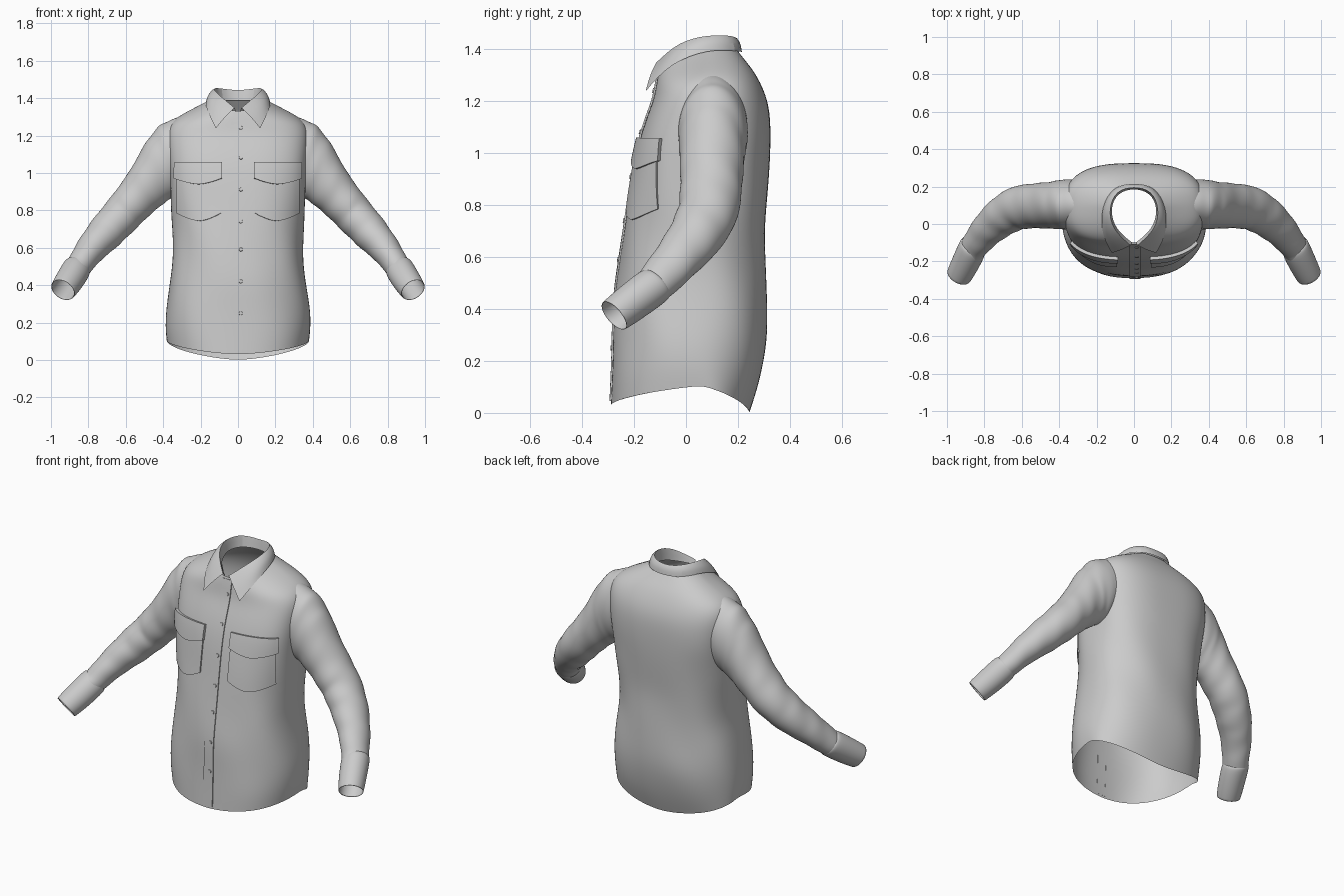
import bpy, bmesh, math
from mathutils import Vector, Matrix
from mathutils.bvhtree import BVHTree

cube = bpy.data.objects.get("Cube")
if cube:
    bpy.data.objects.remove(cube, do_unlink=True)

cloth = bpy.data.materials.new("light grey cloth")
cloth.use_nodes = True
cloth.diffuse_color = (0.6, 0.6, 0.6, 1)
cloth.node_tree.nodes["Principled BSDF"].inputs["Base Color"].default_value = (0.6, 0.6, 0.6, 1)


def finish(name, bm, subsurf=0, mirror=False, angle=50):
    bmesh.ops.recalc_face_normals(bm, faces=bm.faces[:])
    mesh = bpy.data.meshes.new(name)
    bm.to_mesh(mesh)
    bm.free()
    mesh.materials.append(cloth)
    ob = bpy.data.objects.new(name, mesh)
    bpy.context.collection.objects.link(ob)
    if mirror:
        ob.modifiers.new("mirror", 'MIRROR').use_clip = True
    if subsurf:
        mod = ob.modifiers.new("smooth", 'SUBSURF')
        mod.levels = mod.render_levels = subsurf
        mod.boundary_smooth = 'PRESERVE_CORNERS'
    bpy.ops.object.select_all(action='DESELECT')
    ob.select_set(True)
    bpy.context.view_layer.objects.active = ob
    bpy.ops.object.shade_smooth_by_angle(angle=math.radians(angle))
    return ob


def loft(rows, closed, crease_row=None):
    """Quad sheet through rows of points; closed joins each row into a ring."""
    bm = bmesh.new()
    grid = [[bm.verts.new(p) for p in row] for row in rows]
    n = len(rows[0])
    for a, b in zip(grid, grid[1:]):
        for i in range(n if closed else n - 1):
            j = (i + 1) % n
            bm.faces.new((a[i], a[j], b[j], b[i]))
    if crease_row is not None:
        layer = bm.edges.layers.float.new("crease_edge")
        row = set(grid[crease_row])
        for e in bm.edges:
            if e.verts[0] in row and e.verts[1] in row:
                e[layer] = 0.7
    return bm


# Shirt body: z at front, side, back; half width; y at front, side, back
BODY = [
    (.03, .105, .0, .380, -.29, .06, .245),
    (.14, .18, .12, .388, -.287, .04, .285),
    (.28, .28, .28, .385, -.280, .03, .315),
    (.42, .42, .42, .365, -.277, .03, .312),
    (.56, .56, .56, .345, -.262, .03, .305),
    (.70, .70, .70, .350, -.240, .03, .305),
    (.82, .82, .82, .358, -.222, .04, .313),
    (.93, .93, .93, .362, -.205, .05, .320),
    (1.04, 1.04, 1.04, .370, -.183, .06, .326),
    (1.13, 1.14, 1.14, .378, -.155, .08, .325),
    (1.20, 1.22, 1.21, .380, -.127, .09, .312),
    (1.25, 1.28, 1.27, .355, -.117, .10, .287),
    (1.28, 1.325, 1.32, .28, -.112, .10, .258),
    (1.305, 1.365, 1.36, .20, -.107, .10, .225),
    (1.33, 1.40, 1.395, .135, -.100, .09, .198),
]


def body_ring(zf, zs, zb, hw, yf, ys, yb, n=48):
    pts = []
    power = .83 - .15 * max(0, 1 - abs(zs - 1.05) / .4)  # squarer at the chest
    for i in range(n):
        t = 2 * math.pi * i / n
        c, s = math.cos(t), math.sin(t)
        px = math.copysign(abs(c) ** power, c)
        py = math.copysign(abs(s) ** power, s)
        end_y, end_z = (yf, zf) if s < 0 else (yb, zb)
        z = zs + (end_z - zs) * (.5 * abs(py) + .5 * (1 - abs(px) ** 1.4))
        # soft folds, strongest around the waist
        amp = .012 * max(0, 1 - abs(zs - .55) / .6)
        fold = 1 + amp * (math.sin(6 * t + 11 * z) + .6 * math.sin(3 * t - 17 * z))
        pts.append((hw * px * fold, ys + abs(end_y - ys) * py * fold, z))
    return pts


body = finish("shirt_body", loft([body_ring(*r) for r in BODY], True), subsurf=2)
bpy.context.view_layer.update()
tree = BVHTree.FromObject(body, bpy.context.evaluated_depsgraph_get())


def on_front(x, z, lift):
    """Point lifted off the front of the shirt body, and its normal."""
    hit, normal, _, _ = tree.ray_cast(Vector((x, -2, z)), Vector((0, 1, 0)))
    if hit is None:
        hit, normal = Vector((x, -.11, z)), Vector((0, -1, 0))
    if normal.y > 0:
        normal = -normal
    return hit + normal * lift, normal


def plate(name, x0, x1, bottom, top, point, lift, nu=12, nv=12):
    """Raised cloth patch following the body, with a pointed lower edge."""
    us = [0] + [i / nu for i in range(nu + 1)] + [1]
    vs = [0] + [i / nv for i in range(nv + 1)] + [1]
    rows = []
    for j, v in enumerate(vs):
        row = []
        for i, u in enumerate(us):
            rim = i in (0, len(us) - 1) or j in (0, len(vs) - 1)
            low = bottom - point * (1 - abs(2 * u - 1) ** 1.6)
            row.append(on_front(x0 + (x1 - x0) * u, low + (top - low) * v,
                                -.001 if rim else lift)[0])
        rows.append(row)
    return finish(name, loft(rows, False))


# Button placket and chest pockets
plate("placket", -.025, .035, .045, 1.32, 0, .006, nu=4, nv=48)
for side, s in (("left", 1), ("right", -1)):
    plate(side + "_pocket", s * .09, s * .322, .785, 1.03, .042, .008)
    plate(side + "_pocket_flap", s * .085, s * .33, .97, 1.055, .032, .017, nu=16, nv=6)

# Buttons
bm = bmesh.new()
for z in (1.24, 1.08, .91, .74, .59, .42, .25):
    p, nrm = on_front(.015, z, .007)
    bmesh.ops.create_cone(bm, cap_ends=True, segments=16, radius1=.011, radius2=.009, depth=.006,
                          matrix=Matrix.Translation(p) @ nrm.to_track_quat('Z', 'Y').to_matrix().to_4x4())
finish("buttons", bm, angle=30)

# Sleeves: x, z on the outer edge; x, z on the under edge; centre y; half depth
SLEEVE = [
    (.25, 1.322, .24, .95, .105, .115), (.33, 1.298, .29, .91, .105, .134),
    (.42, 1.260, .335, .875, .104, .136), (.495, 1.165, .39, .84, .10, .127),
    (.59, .995, .47, .775, .098, .121), (.69, .860, .555, .69, .088, .118),
    (.775, .755, .645, .605, .038, .108), (.85, .645, .735, .53, -.037, .092),
    (.91, .535, .805, .45, -.122, .078), (.945, .481, .835, .409, -.18, .068),
]
CUFF = [
    (.916, .534, .80, .456, -.113, .070), (.926, .535, .795, .447, -.122, .078),
    (.960, .477, .83, .391, -.197, .076), (.997, .410, .880, .330, -.282, .069),
    (.992, .408, .885, .336, -.280, .064), (.945, .481, .835, .409, -.18, .066),
]


def refine(rings, steps):
    out = []
    for a, b in zip(rings, rings[1:]):
        out += [[p + (q - p) * k / steps for p, q in zip(a, b)] for k in range(steps)]
    return out + [list(rings[-1])]


def tube(rings, s, wrinkle=0.0, axis=None, n=20):
    centres = [Vector(((r[0] + r[2]) / 2, r[4], (r[1] + r[3]) / 2)) for r in rings]
    rows = []
    for k, (ox, oz, ix, iz, y, depth) in enumerate(rings):
        along = axis or centres[min(k + 1, len(rings) - 1)] - centres[max(k - 1, 0)]
        up = Vector(((ox - ix) / 2, 0, (oz - iz) / 2))
        across = along.cross(up).normalized() * depth
        row = []
        for i in range(n):
            w = 2 * math.pi * i / n
            r = 1 + wrinkle * math.sin(2.2 * k + 2 * w) * min(1, k / 12)
            p = centres[k] + (up * math.cos(w) + across * math.sin(w)) * r
            row.append((p.x * s, p.y, p.z))
        rows.append(row)
    return loft(rows, True)


for side, s in (("left", 1), ("right", -1)):
    finish(side + "_sleeve", tube(refine(SLEEVE, 3), s, wrinkle=.028), subsurf=2)
    finish(side + "_cuff", tube(CUFF, s, axis=Vector((.40, -.69, -.60))), subsurf=2)

# Collar half: stand base, fold line, mid fall and falling edge, from back to front
STAND = [(0, .193, 1.385), (.09, .168, 1.388), (.13, .08, 1.39), (.10, -.03, 1.355), (.01, -.099, 1.325)]
FOLD = [(0, .200, 1.440), (.095, .182, 1.455), (.137, .08, 1.457), (.115, -.030, 1.430), (.018, -.114, 1.350)]
EDGE = [(0, .220, 1.388), (.11, .205, 1.392), (.178, .09, 1.402), (.172, -.065, 1.345), (.118, -.155, 1.238)]
mid = [(Vector(a) + Vector(b)) / 2 + Vector((.08 * a[0], .006 if a[1] > .1 else -.005, .006))
       for a, b in zip(FOLD, EDGE)]
finish("collar", loft([STAND, FOLD, mid, EDGE], False, crease_row=1), subsurf=2, mirror=True)
